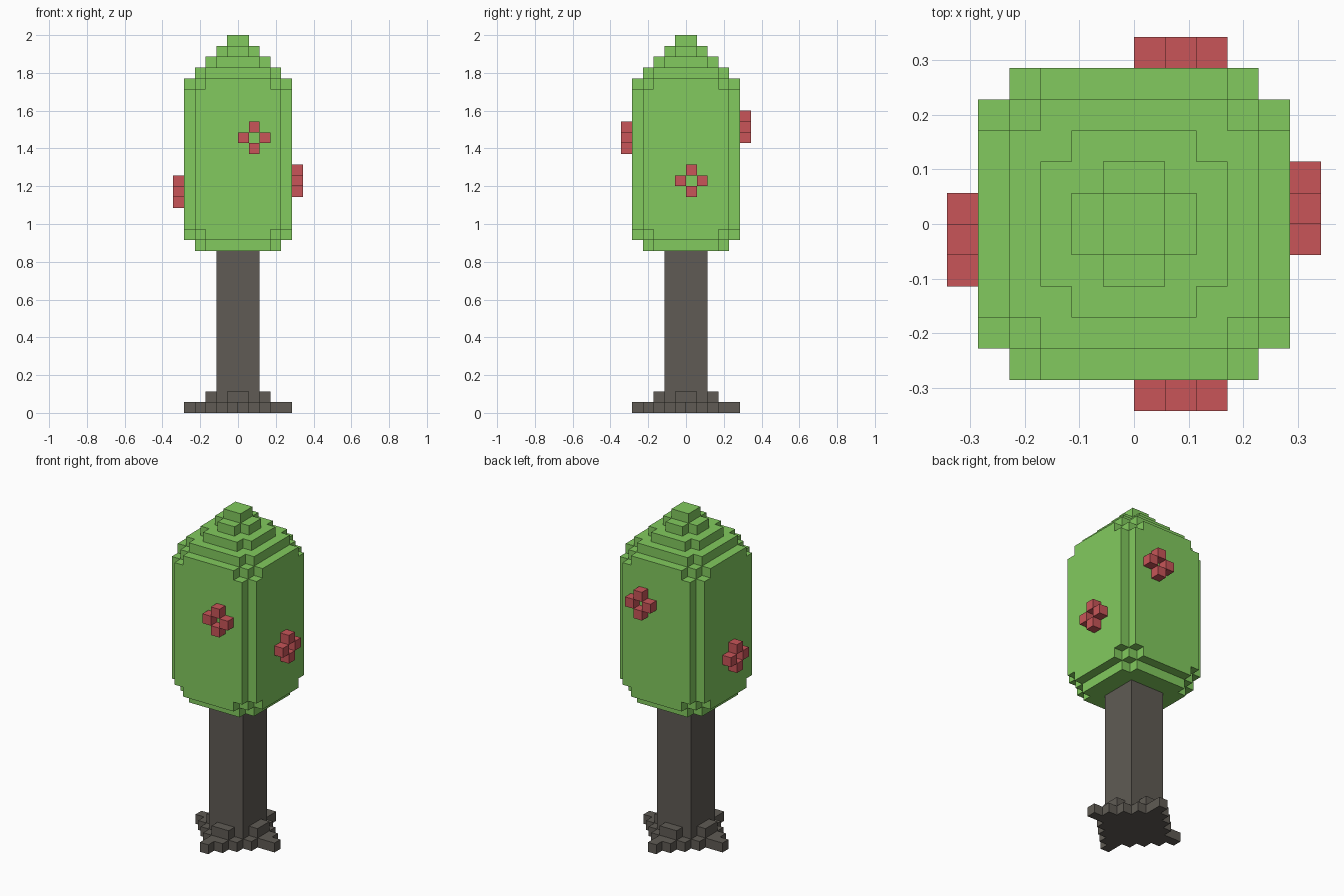
import bpy, bmesh
from mathutils import Vector

if "Cube" in bpy.data.objects:
    bpy.data.objects.remove(bpy.data.objects["Cube"])

U = 2 / 35  # edge of one block


def material(name, rgb):
    m = bpy.data.materials.new(name)
    m.diffuse_color = (*rgb, 1)
    m.use_nodes = True
    m.node_tree.nodes["Principled BSDF"].inputs["Base Color"].default_value = m.diffuse_color
    return m


GREEN = material("leaf green", (0.223, 0.591, 0.112))
GREY = material("bark grey", (0.115, 0.105, 0.089))
RED = material("flower red", (0.578, 0.091, 0.098))


def box(x0, x1, y0, y1, z0, z1):
    return {(x, y, z) for x in range(x0, x1) for y in range(y0, y1) for z in range(z0, z1)}


def block_object(name, cells, mat):
    """Skin a set of grid cells with outside faces only, then merge flat areas."""
    bm = bmesh.new()
    for c in cells:
        for axis in range(3):
            for s in (-1, 1):
                n = list(c)
                n[axis] += s
                if tuple(n) in cells:
                    continue
                a, b = (axis + 1) % 3, (axis + 2) % 3
                ring = [(0, 0), (1, 0), (1, 1), (0, 1)]
                verts = []
                for i, j in (ring if s > 0 else ring[::-1]):
                    p = list(c)
                    p[axis] += s > 0
                    p[a] += i
                    p[b] += j
                    verts.append(bm.verts.new(Vector(p) * U))
                bm.faces.new(verts)
    bmesh.ops.remove_doubles(bm, verts=bm.verts, dist=U * 0.01)
    bmesh.ops.dissolve_limit(bm, angle_limit=0.01, verts=bm.verts, edges=bm.edges)
    me = bpy.data.meshes.new(name)
    bm.to_mesh(me)
    bm.free()
    me.materials.append(mat)
    ob = bpy.data.objects.new(name, me)
    bpy.context.collection.objects.link(ob)
    return ob


# Canopy: layers made of crossing slabs (half width, half depth), z range
canopy = set()
for z0, z1, slabs in [
    (15, 16, [(4, 3)]),
    (16, 17, [(5, 3), (4, 4)]),
    (17, 30, [(5, 4)]),
    (30, 31, [(5, 3), (4, 4)]),
    (31, 32, [(4, 3)]),
    (32, 33, [(3, 2)]),
    (33, 34, [(2, 1)]),
    (34, 35, [(1, 1)]),
]:
    for w, d in slabs:
        canopy |= box(-w, w, -d, d, z0, z1) | box(-d, d, -w, w, z0, z1)
block_object("canopy", canopy, GREEN)

# Trunk with stepped diamond foot, four root tips and a second root tier
trunk = box(-2, 2, -2, 2, 0, 15)
trunk |= {(x, y, 0) for x in range(-4, 4) for y in range(-4, 4)
          if abs(x + 0.5) + abs(y + 0.5) <= 4}
trunk |= {(4, -1, 0), (-1, -5, 0), (-5, 0, 0), (0, 4, 0)}
trunk |= box(-3, 3, -1, 1, 1, 2) | box(-1, 1, -3, 3, 1, 2)
block_object("trunk", trunk, GREY)

# Flowers: four petals round an open centre, one on each side
for name, axis, layer, side, z in [
    ("front_flower", 1, -6, 1, 25),
    ("back_flower", 1, 5, 1, 26),
    ("right_flower", 0, 5, 0, 21),
    ("left_flower", 0, -6, -1, 20),
]:
    petals = set()
    for ds, dz in [(1, 0), (-1, 0), (0, 1), (0, -1)]:
        s = side + ds
        petals.add((layer, s, z + dz) if axis == 0 else (s, layer, z + dz))
    block_object(name, petals, RED)
